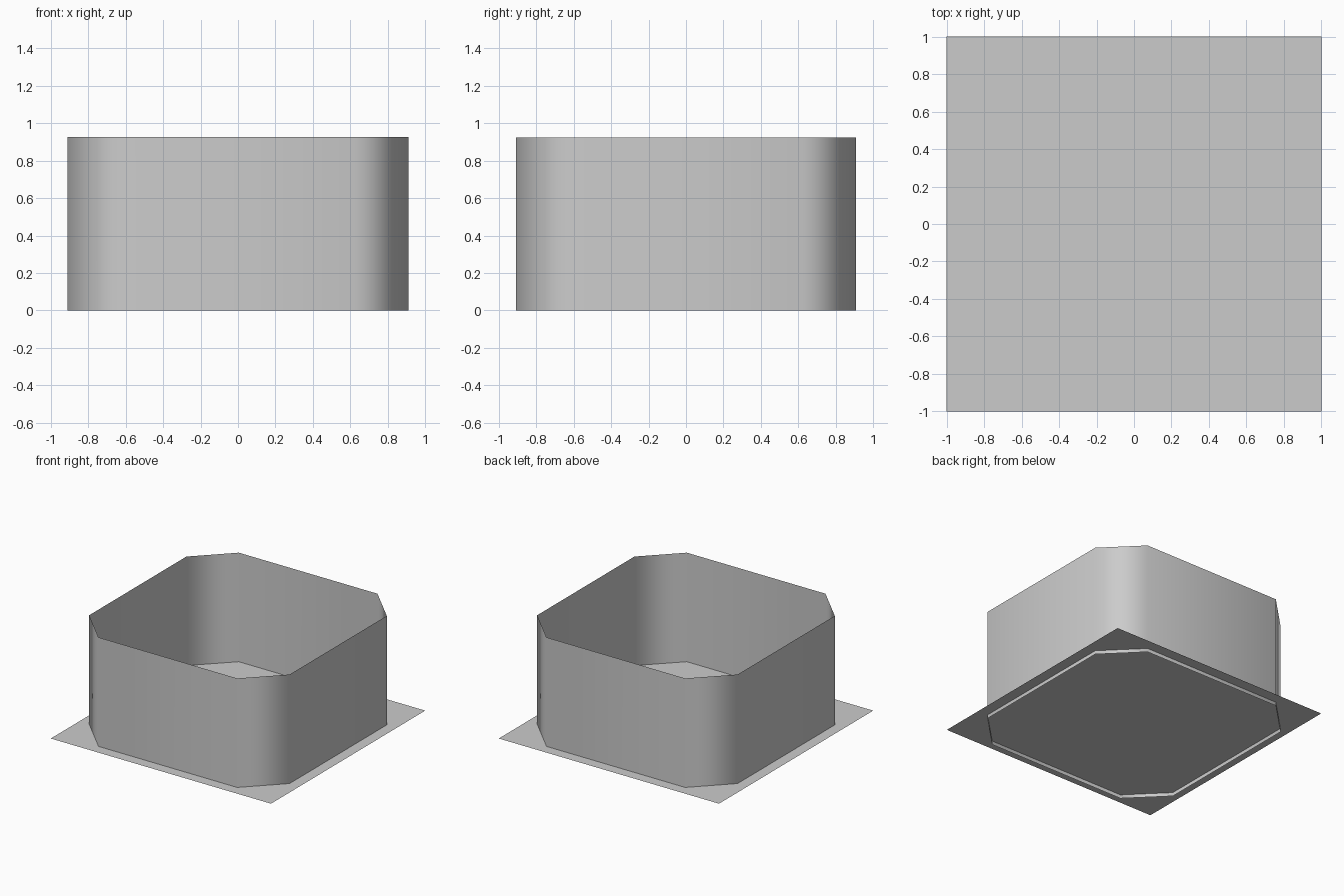
import bpy
import bmesh

cube = bpy.data.objects.get("Cube")
if cube:
    bpy.data.objects.remove(cube, do_unlink=True)

# One plain grey for the whole model
GREY = (0.6, 0.6, 0.6, 1.0)
grey = bpy.data.materials.new("plain_grey")
grey.use_nodes = True
grey.diffuse_color = GREY
grey.node_tree.nodes["Principled BSDF"].inputs["Base Color"].default_value = GREY

HALF = 0.91      # half width of the wall ring
FLAT = 0.63      # half length of each straight side
HEIGHT = 0.925
FLOOR_Z = 0.03   # the wall's lower edge shows below the floor sheet


def add_object(name, bm):
    mesh = bpy.data.meshes.new(name)
    bm.to_mesh(mesh)
    bm.free()
    mesh.materials.append(grey)
    obj = bpy.data.objects.new(name, mesh)
    bpy.context.collection.objects.link(obj)
    return obj


# Wall: square outline with cut corners, extruded as a thin open sheet
outline = []
x, y, u, v = -FLAT, -HALF, FLAT, -HALF
for _ in range(4):
    outline += [(x, y), (u, v)]
    x, y, u, v = -y, x, -v, u

bm = bmesh.new()
bottom = [bm.verts.new((px, py, 0)) for px, py in outline]
top = [bm.verts.new((px, py, HEIGHT)) for px, py in outline]
for i in range(len(outline)):
    j = (i + 1) % len(outline)
    face = bm.faces.new((bottom[i], bottom[j], top[j], top[i]))
    face.smooth = True
wall = add_object("wall_ring", bm)

# Soft corners, with the broad sides staying nearly flat
weighted = wall.modifiers.new("soft_corners", "WEIGHTED_NORMAL")
weighted.mode = "FACE_AREA"

# Floor: a single square sheet wider than the wall
bm = bmesh.new()
bmesh.ops.create_grid(bm, x_segments=1, y_segments=1, size=1)
bmesh.ops.translate(bm, verts=bm.verts, vec=(0, 0, FLOOR_Z))
add_object("floor_sheet", bm)
